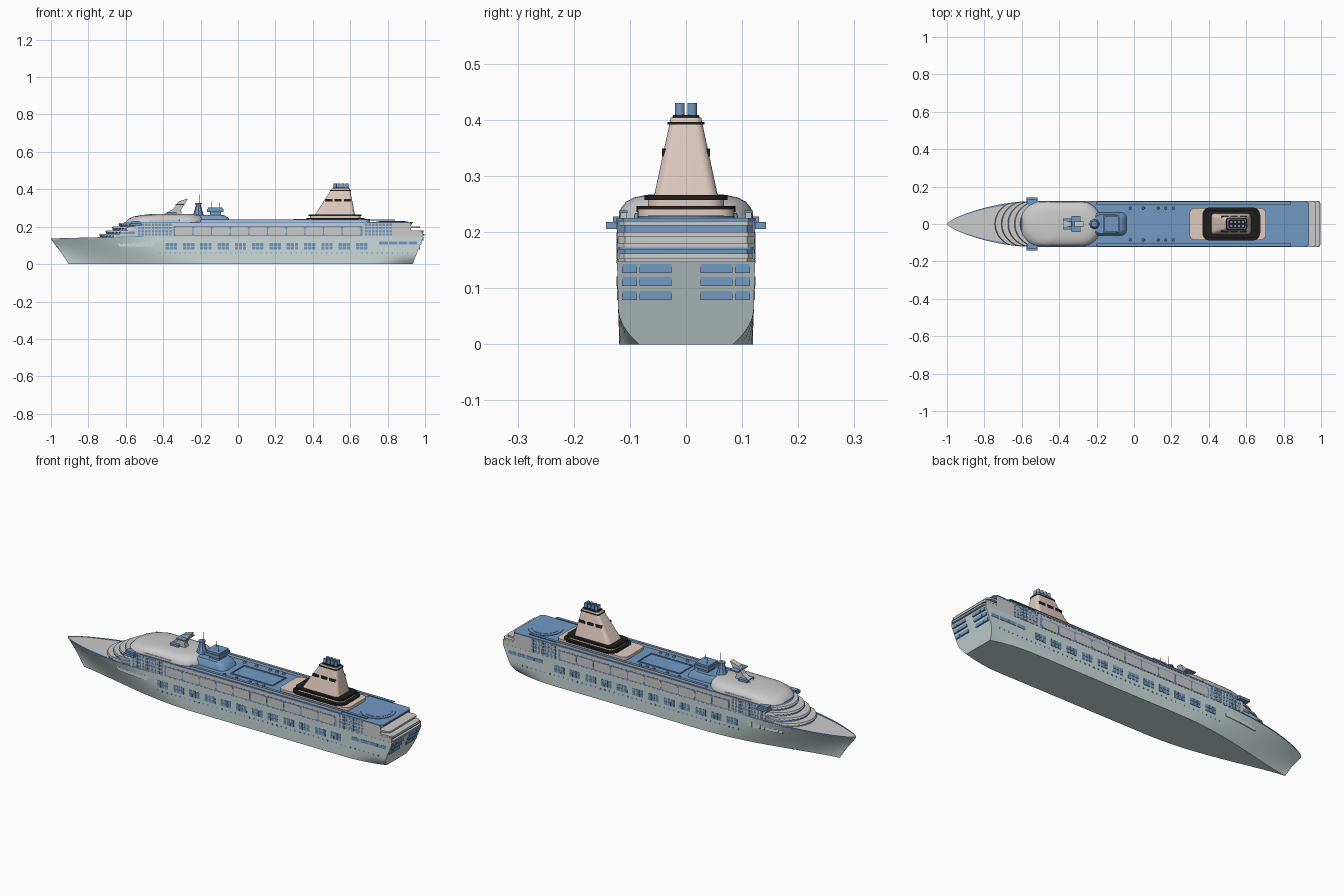
import bpy, bmesh, math
from mathutils import Matrix, Vector

if "Cube" in bpy.data.objects:
    bpy.data.objects.remove(bpy.data.objects["Cube"])

def mat(name, c):
    m = bpy.data.materials.new(name)
    m.diffuse_color = (*c, 1)
    m.use_nodes = True
    m.node_tree.nodes["Principled BSDF"].inputs["Base Color"].default_value = m.diffuse_color
    return m

HULL = mat("pale_teal", (0.62, 0.72, 0.72))
BLUE = mat("deck_blue", (0.17, 0.32, 0.55))
BEIGE = mat("funnel_beige", (0.75, 0.60, 0.53))
BLACK = mat("black", (0.015, 0.013, 0.012))

def finish(name, bm, m=None, smooth=None):
    bmesh.ops.recalc_face_normals(bm, faces=bm.faces[:])
    me = bpy.data.meshes.new(name)
    bm.to_mesh(me)
    bm.free()
    o = bpy.data.objects.new(name, me)
    bpy.context.collection.objects.link(o)
    if m:
        me.materials.append(m)
    if smooth:
        bpy.ops.object.select_all(action='DESELECT')
        o.select_set(True)
        bpy.context.view_layer.objects.active = o
        bpy.ops.object.shade_smooth_by_angle(angle=math.radians(smooth))
    return o

def loft(name, rings, m=None, smooth=35, cap=True):
    """Skin between closed rings of points."""
    bm = bmesh.new()
    vs = [[bm.verts.new(p) for p in r] for r in rings]
    n = len(rings[0])
    for a, b in zip(vs, vs[1:]):
        for i in range(n):
            bm.faces.new((a[i], a[(i + 1) % n], b[(i + 1) % n], b[i]))
    if cap:
        bm.faces.new(vs[0])
        bm.faces.new(vs[-1])
    return finish(name, bm, m, smooth)

def rrect(z, x0, x1, hw, r, seg=8):
    """Rounded rectangle ring at height z."""
    r = min(r, hw * .999, (x1 - x0) * .4999)
    pts = []
    for k, (cx, cy) in enumerate([(x1 - r, hw - r), (x0 + r, hw - r), (x0 + r, r - hw), (x1 - r, r - hw)]):
        for i in range(seg + 1):
            a = math.pi / 2 * (k + i / seg)
            pts.append((cx + r * math.cos(a), cy + r * math.sin(a), z))
    return pts

def stack(name, layers, m=None, smooth=35):
    return loft(name, [rrect(*l) for l in layers], m, smooth)

def boxes(name, items, m=None, mirror=False):
    """Many boxes (x0,x1,y0,y1,z0,z1) in one object, optionally on both sides."""
    bm = bmesh.new()
    for x0, x1, y0, y1, z0, z1 in items:
        for s in ((1, -1) if mirror else (1,)):
            M = Matrix.Translation(((x0 + x1) / 2, s * (y0 + y1) / 2, (z0 + z1) / 2)) @ \
                Matrix.Diagonal((x1 - x0, y1 - y0, z1 - z0, 1))
            bmesh.ops.create_cube(bm, size=1, matrix=M)
    return finish(name, bm, m)

def rods(name, items, m=None, seg=12):
    """Vertical cones/cylinders (x,y,z0,z1,r0,r1)."""
    bm = bmesh.new()
    for x, y, z0, z1, r0, r1 in items:
        bmesh.ops.create_cone(bm, cap_ends=True, segments=seg, radius1=r0, radius2=r1, depth=z1 - z0,
                              matrix=Matrix.Translation((x, y, (z0 + z1) / 2)))
    return finish(name, bm, m, 40)

# Hull form: u runs bow to stern, v runs keel to deck edge
def ztop(u):
    return .132 + .016 * min(1, u / .3)

def half(u, v):
    L, p = .40 - .15 * v, 1.25 - .55 * v
    w = (.119 + .004 * v) * math.sin(min(1, u / L) * math.pi / 2) ** p
    s = max(0, (u - .88) / .12)
    return w * (1 - .30 * s * s * max(0, 1 - v / .42) ** 2)

def hull_pt(u, v, side=1, inset=0):
    xs, xe = -.906 - .094 * v ** 1.15, .933 + .060 * v
    return (xs + (xe - xs) * u, side * max(0.0004, half(u, v) - inset), v * ztop(u))

def side_y(x, z):
    v = min(1, z / .148)
    xs, xe = -.906 - .094 * v, .933 + .06 * v
    return half(max(0, min(1, (x - xs) / (xe - xs))), v)

us = [.5 * (i / 24) ** 1.5 for i in range(25)] + [.6, .7, .8, .88, .91, .94, .97, 1]
vs = [0, .06, .13, .22, .32, .42, .6, .8, 1]
loft("hull", [[hull_pt(u, v, 1) for v in reversed(vs)] + [hull_pt(u, v, -1) for v in vs] for u in us], HULL, 40)

# Bow: blue bulwark rim around the grey foredeck
ub = [u for u in us if u < .26]
def strip(name, f, g, z, m):
    bm = bmesh.new()
    for s in (1, -1):
        rows = []
        for u in ub:
            x, y, h = hull_pt(u, 1)
            rows.append([bm.verts.new((x, s * f(y), h + z)), bm.verts.new((x, s * g(y), h + z))])
        for a, b in zip(rows, rows[1:]):
            f_ = bm.faces.new((a[0], b[0], b[1], a[1]))
    o = finish(name, bm, m)
    t = o.modifiers.new("thick", 'SOLIDIFY')
    t.thickness = .004
    t.offset = 0
strip("foredeck", lambda y: y * .93, lambda y: y * 0, .001, None)
strip("bow_rim", lambda y: y * 1.01, lambda y: y * .92, .003, BLUE)

# Superstructure tiers with curved raked fronts and stepped stern
def tier(name, xf, xe, z0, z1, w, m=None, rake=.012, d=.13):
    def ring(z, x0):
        pts = []
        for i in range(13):
            a = math.pi / 2 * i / 12
            x = x0 + d * (1 - math.cos(a))
            pts.append((x, min(w * math.sin(a), side_y(x, .148) - .001 if x < -.5 else w), z))
        pts += [(xe - .015, w, z), (xe, w - .012, z)]
        return pts + [(x, -y, z) for x, y, z in reversed(pts[1:])]
    return loft(name, [ring(z0, xf), ring(z1, xf + rake)], m, 30)

for i, (xf, xe) in enumerate([(-.75, .99), (-.715, .985), (-.68, .965), (-.645, .93)]):
    z = .142 + i * .0195
    tier(f"deck_house_{i}", xf + .012, xe - .045, z, z + .0125, .1205, BLUE if i % 2 else None)
    tier(f"deck_slab_{i}", xf + .005, xe + (.008 if i < 3 else 0), z + .011, z + .0195, .1225, None, .005)
tier("top_deck", -.61, .935, .219, .2255, .1235, BLUE, .005)
tier("upper_front", -.60, -.30, .2255, .238, .119, None, .02)
boxes("upper_side_wall", [(-.55, .86, .1195, .1222, .148, .22)], None, True)
boxes("stern_rail_panel", [(.84, .99, .119, .1225, .148, .172), (.84, .925, .119, .1225, .172, .22)], None, True)

# Front windows following the curved tiers
bm = bmesh.new()
for j, xf in enumerate((-.734, -.700, -.665, -.63)):
    for i in range(-6, 7):
        a = i * .17
        x, y = xf + .13 * (1 - math.cos(a)), .12 * math.sin(a)
        ang = math.atan2(.13 * math.sin(a), .12 * math.cos(a))
        M = Matrix.Translation((x, y, .149 + j * .0195)) @ Matrix.Rotation(-ang, 4, 'Z') @ Matrix.Diagonal((.010, .014, .009, 1))
        bmesh.ops.create_cube(bm, size=1, matrix=M)
finish("front_windows", bm, BLUE)

# Bridge wings
boxes("bridge_wing", [(-.575, -.515, .10, .143, .206, .218), (-.57, -.52, .10, .130, .218, .228)], BLUE, True)

# Lifeboat bay panels: blue frames with grey rounded covers
boxes("bay_frame", [(-.345, .665, .119, .1228, .150, .203)], BLUE, True)
bm = bmesh.new()
for i in range(10):
    x0 = -.338 + i * .0997
    for s in (1, -1):
        ring = [Vector((p[0], s * .1222, .1765 + p[1])) for p in rrect(0, x0, x0 + .095, .022, .012, 4)]
        f = bm.faces.new([bm.verts.new(p) for p in ring])
        e = bmesh.ops.extrude_face_region(bm, geom=[f])
        bmesh.ops.translate(bm, vec=(0, s * .002, 0), verts=[v for v in e['geom'] if isinstance(v, bmesh.types.BMVert)])
finish("bay_covers", bm)

# Cabin window grids fore and aft of the bays
cells = []
for x0, n in ((-.535, 10), (.68, 8)):
    for i in range(n):
        for k in range(4):
            x = x0 + i * .0185
            cells.append((x, x + .013, .118, .1235, .152 + k * .0175, .164 + k * .0175))
boxes("cabin_windows", cells, BLUE, True)

# Hull windows in groups of six, long slots, portholes
cells = []
for g in range(12):
    for i in range(3):
        for k in range(2):
            x = -.387 + g * .0925 + i * .0215
            y = side_y(x, .1)
            cells.append((x, x + .018, y - .004, y + .0015, .079 + k * .019, .095 + k * .019))
for i in range(4):
    x = .755 + i * .052
    cells.append((x, x + .046, .115, .1235, .104, .121))
boxes("hull_windows", cells, BLUE, True)
boxes("porthole_row", [(x, x + .007, side_y(x, .06) - .004, side_y(x, .06) + .001, .056, .063)
                       for x in (-.42 + i * .027 for i in range(50))], BLUE, True)
boxes("bow_slot", [(x, x + .024, side_y(x, .108) - .006, side_y(x + .012, .108) + .0015, .095, .120)
                   for x in (-.64 + i * .024 for i in range(8))], HULL, True)

# Transom windows
cells = []
for z in (.079, .104, .127):
    x = .933 + .06 * (z + .008) / .148
    cells += [(x - .01, x + .004, .026, .083, z, z + .016), (x - .01, x + .004, .087, .114, z, z + .016)]
boxes("transom_windows", cells, BLUE, True)

# Forward dome and blue house behind it
stack("dome", [(.225, -.60, -.18, .119, .10), (.243, -.585, -.183, .116, .10), (.254, -.56, -.19, .107, .10),
               (.262, -.52, -.20, .092, .09), (.267, -.47, -.225, .066, .06), (.268, -.42, -.27, .03, .03)], None, 60)
stack("aft_house", [(.225, -.24, -.04, .062, .03), (.246, -.23, -.05, .058, .03), (.262, -.21, -.075, .05, .03)], BLUE)

# Raked mast fin, radar tower and signal house
fin = [(-.405, .262), (-.30, .262), (-.305, .29), (-.268, .350), (-.318, .335), (-.345, .295)]
loft("mast_fin", [[(x, y, z) for x, z in fin] for y in (-.014, .014)], None, 20)
boxes("mast_crossbars", [(-.335, -.285, -.042, .042, .315, .321), (-.38, -.33, -.03, .03, .262, .279)], BLUE)
rods("radar_tower", [(-.212, 0, .255, .325, .03, .010), (-.212, 0, .318, .326, .018, .018)], BLUE, 8)
rods("antennas", [(-.205, 0, .32, .372, .002, .001), (-.14, .02, .30, .335, .0015, .001),
                  (-.10, -.02, .30, .33, .0015, .001)], BLUE, 6)
boxes("signal_house", [(-.165, -.078, -.045, .045, .278, .294), (-.15, -.09, -.03, .03, .255, .28),
                       (-.16, -.083, -.04, .04, .294, .304)], BLUE)

# Sun deck: side walls, pool rim, vents, helipad
boxes("sun_deck_wall", [(-.20, .69, .106, .117, .225, .2365)], None, True)
boxes("sun_deck_cap", [(-.20, .84, .104, .119, .2345, .2385)], BLUE, True)
boxes("pool_rim", [(.0, .24, .052, .057, .225, .230)], BLUE, True)
boxes("pool_ends", [(-.005, 0, -.057, .057, .225, .230), (.24, .245, -.057, .057, .225, .230)], BLUE)
rods("deck_vents", [(x, s * .085, .225, .234, .008, .006) for x in (-.02, .05, .13, .17, .21) for s in (1, -1)], BLUE)
rods("helipad", [(.825, 0, .225, .2285, .085, .085), (.825, 0, .2285, .230, .068, .068)], BLUE, 40)
stack("stern_terrace", [(.168, .86, .993, .1215, .015), (.173, .86, .993, .1215, .015)], BLUE)

# Funnel on its stepped base
stack("funnel_deck", [(.225, .297, .705, .086, .03), (.241, .297, .705, .086, .03)], BEIGE)
stack("funnel_plinth", [(.236, .365, .675, .088, .04), (.247, .365, .675, .088, .04)], BLACK)
stack("funnel_step", [(.247, .385, .655, .068, .03), (.258, .385, .655, .068, .03)], BEIGE)
stack("funnel_collar", [(.257, .378, .660, .074, .03), (.266, .378, .660, .074, .03)], BLACK)
stack("funnel", [(.264, .412, .625, .057, .02), (.404, .502, .598, .027, .012)], BEIGE)
stack("funnel_top_band", [(.392, .493, .603, .033, .012), (.396, .493, .603, .033, .012)], BLACK)
stack("funnel_top", [(.404, .506, .595, .024, .012), (.409, .508, .593, .023, .012)], BLACK)
cells = []
for i in range(3):
    x = .468 + i * .049
    cells.append((x, x + .036, .030, .0425, .335, .349))
boxes("funnel_vents", cells, BLACK, True)
rods("exhaust_pipes", [(.52 + i * .021, s * .011, .405, .430, .0085, .0085) for i in range(4) for s in (1, -1)], BLUE, 14)
